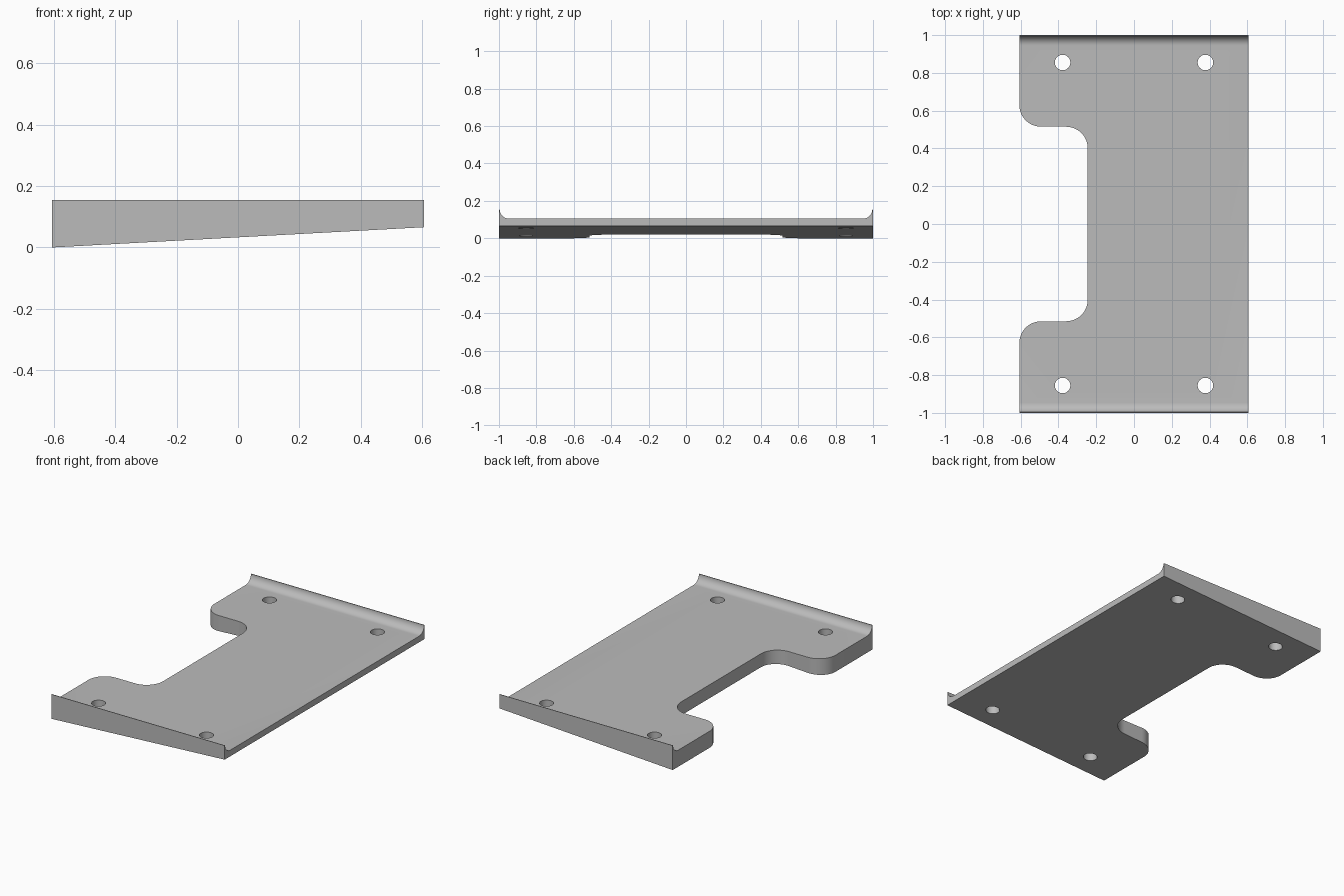
import bpy, bmesh
from math import sin, cos, pi

cube = bpy.data.objects.get("Cube")
if cube:
    bpy.data.objects.remove(cube, do_unlink=True)

HALF_X, HALF_Y = 0.607, 1.0
FLOOR, RIM, RISE = 0.105, 0.155, 0.066
LIP_R, LIP_EDGE = 0.05, 0.004
NOTCH_X, NOTCH_Y, CORNER = -0.245, 0.515, 0.115
HOLE_X, HOLE_Y, HOLE_R = 0.378, 0.855, 0.041

grey = bpy.data.materials.new("plain grey")
grey.use_nodes = True
grey.diffuse_color = (0.5, 0.5, 0.5, 1)
grey.node_tree.nodes["Principled BSDF"].inputs["Base Color"].default_value = (0.5, 0.5, 0.5, 1)


def arc(cx, cy, r, a0, a1, n=12):
    return [(cx + r * cos(a0 + (a1 - a0) * i / n), cy + r * sin(a0 + (a1 - a0) * i / n))
            for i in range(n + 1)]


def prism(name, points, offset):
    """Close a planar outline and extrude it along offset."""
    bm = bmesh.new()
    face = bm.faces.new([bm.verts.new(p) for p in points])
    ext = bmesh.ops.extrude_face_region(bm, geom=[face])
    moved = [v for v in ext["geom"] if isinstance(v, bmesh.types.BMVert)]
    bmesh.ops.translate(bm, verts=moved, vec=offset)
    bmesh.ops.recalc_face_normals(bm, faces=bm.faces)
    mesh = bpy.data.meshes.new(name)
    bm.to_mesh(mesh)
    bm.free()
    mesh.materials.append(grey)
    obj = bpy.data.objects.new(name, mesh)
    bpy.context.collection.objects.link(obj)
    return obj


# Tray section: flat floor curving up into a thin lip at each end
inner = HALF_Y - LIP_EDGE
lip = arc(inner - LIP_R, FLOOR + LIP_R, LIP_R, -pi / 2, 0)
half = lip + [(HALF_Y, RIM), (HALF_Y, 0)]
section = half + [(-y, z) for y, z in reversed(half)]
plate = prism("wedge_plate", [(-HALF_X, y, z) for y, z in section], (2 * HALF_X, 0, 0))

# Sloping underside
for v in plate.data.vertices:
    if v.co.z < 0.01:
        v.co.z = RISE * (v.co.x + HALF_X) / (2 * HALF_X)

# Side notch with rounded outer and inner corners
side = [(-HALF_X - 0.1, NOTCH_Y + CORNER)]
side += arc(-HALF_X + CORNER, NOTCH_Y + CORNER, CORNER, pi, 1.5 * pi)
side += arc(NOTCH_X - CORNER, NOTCH_Y - CORNER, CORNER, pi / 2, 0)
outline = side + [(x, -y) for x, y in reversed(side)]
cutters = [prism("notch_cutter", [(x, y, -0.1) for x, y in outline], (0, 0, 0.5))]

# Four screw holes
for sx in (-1, 1):
    for sy in (-1, 1):
        ring = arc(sx * HOLE_X, sy * HOLE_Y, HOLE_R, 0, 2 * pi, 32)[:-1]
        cutters.append(prism("hole_cutter", [(x, y, -0.1) for x, y in ring], (0, 0, 0.5)))

bpy.context.view_layer.objects.active = plate
for cutter in cutters:
    cutter.hide_render = True
    mod = plate.modifiers.new("cut", "BOOLEAN")
    mod.operation = "DIFFERENCE"
    mod.solver = "EXACT"
    mod.object = cutter
    bpy.ops.object.modifier_apply(modifier=mod.name)
    bpy.data.objects.remove(cutter, do_unlink=True)

# Smooth curves, crisp edges
bpy.ops.object.select_all(action="DESELECT")
plate.select_set(True)
bpy.ops.object.shade_smooth_by_angle(angle=pi / 6)
